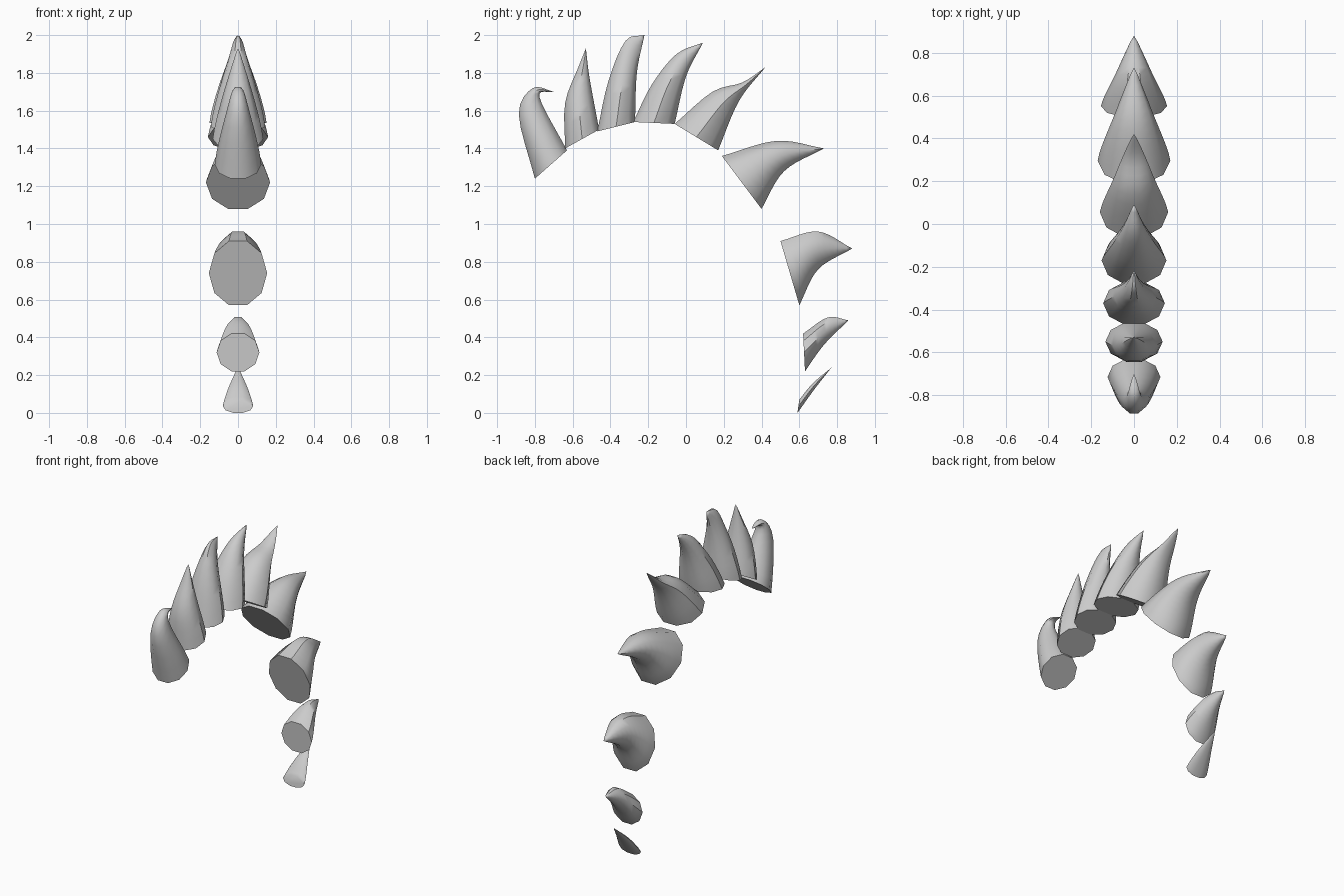
import bpy, bmesh, math
from mathutils import Vector

if "Cube" in bpy.data.objects:
    bpy.data.objects.remove(bpy.data.objects["Cube"])

SIDES = 10
STEPS = 12

# half width, outer edge (y, z) from base to tip, inner edge from base (shares the tip)
SPINES = [
    (.12, [(-.8, 1.24), (-.885, 1.58), (-.81, 1.72), (-.7, 1.7)], [(-.63, 1.39), (-.775, 1.67)]),
    (.13, [(-.64, 1.4), (-.64, 1.64), (-.57, 1.83), (-.53, 1.93)], [(-.46, 1.5), (-.51, 1.77)]),
    (.14, [(-.47, 1.49), (-.41, 1.76), (-.32, 1.97), (-.22, 2)], [(-.27, 1.54), (-.26, 1.8)]),
    (.147, [(-.28, 1.54), (-.18, 1.74), (-.05, 1.9), (.09, 1.96)], [(-.06, 1.53), (0, 1.78)]),
    (.155, [(-.06, 1.53), (.14, 1.7), (.3, 1.75), (.42, 1.83)], [(.17, 1.39), (.28, 1.65)]),
    (.165, [(.19, 1.36), (.48, 1.44), (.73, 1.4)], [(.4, 1.08), (.52, 1.28)]),
    (.15, [(.5, .91), (.7, .96), (.88, .87)], [(.6, .57), (.7, .76)]),
    (.11, [(.62, .42), (.75, .505), (.86, .49)], [(.63, .22), (.73, .36)]),
    (.078, [(.6, .07), (.67, .155), (.77, .24)], [(.59, 0), (.68, .125)]),
]


def spline(pts, t):
    """Smooth curve through 2D points, t from 0 to 1."""
    p = [Vector(q) for q in pts]
    p = [2 * p[0] - p[1]] + p + [2 * p[-1] - p[-2]]
    s = t * (len(pts) - 1)
    i = min(int(s), len(pts) - 2)
    f = s - i
    a, b, c, d = p[i:i + 4]
    u, v = (c - a) / 2, (d - b) / 2
    return b + u * f + (3 * (c - b) - 2 * u - v) * f ** 2 + (2 * (b - c) + u + v) * f ** 3


def make_spine(name, width, outer, inner):
    pairs = [(spline(outer, k / STEPS), spline(inner, k / STEPS)) for k in range(STEPS + 1)]
    # distance along the centre line sets the taper
    run = [0]
    for (a, b), (c, d) in zip(pairs, pairs[1:]):
        run.append(run[-1] + ((c + d - a - b) / 2).length)
    bm = bmesh.new()
    rings = []
    for (a, b), r in zip(pairs, run):
        f = r / run[-1]
        w = width * (1.03 - f ** 1.4) * (1 - f / 6)
        ring = []
        for j in range(SIDES):
            ang = math.tau * (j + .5) / SIDES
            p = (a + b) / 2 + (a - b) / 2 * math.cos(ang) / math.cos(math.pi / SIDES)
            ring.append(bm.verts.new((w * math.sin(ang), p.x, p.y)))
        rings.append(ring)
    # blunt the tip slightly so it keeps some thickness
    for v in rings[-1]:
        v.co.z += v.co.x * 0
    for lo, hi in zip(rings, rings[1:]):
        for j in range(SIDES):
            n = (j + 1) % SIDES
            bm.faces.new((lo[j], lo[n], hi[n], hi[j]))
    # flat base, pointed tip
    bm.faces.new(rings[0][::-1])
    bmesh.ops.pointmerge(bm, verts=rings[-1], merge_co=(0, outer[-1][0], outer[-1][1]))
    bmesh.ops.recalc_face_normals(bm, faces=bm.faces)
    mesh = bpy.data.meshes.new(name)
    bm.to_mesh(mesh)
    bm.free()
    obj = bpy.data.objects.new(name, mesh)
    bpy.context.collection.objects.link(obj)
    bpy.ops.object.select_all(action='DESELECT')
    obj.select_set(True)
    bpy.context.view_layer.objects.active = obj
    bpy.ops.object.shade_smooth_by_angle(angle=math.radians(40))


# row of curved spines along the arc
for number, (width, outer, inner) in enumerate(SPINES, 1):
    make_spine(f"spine_{number}", width, outer, inner + [outer[-1]])
